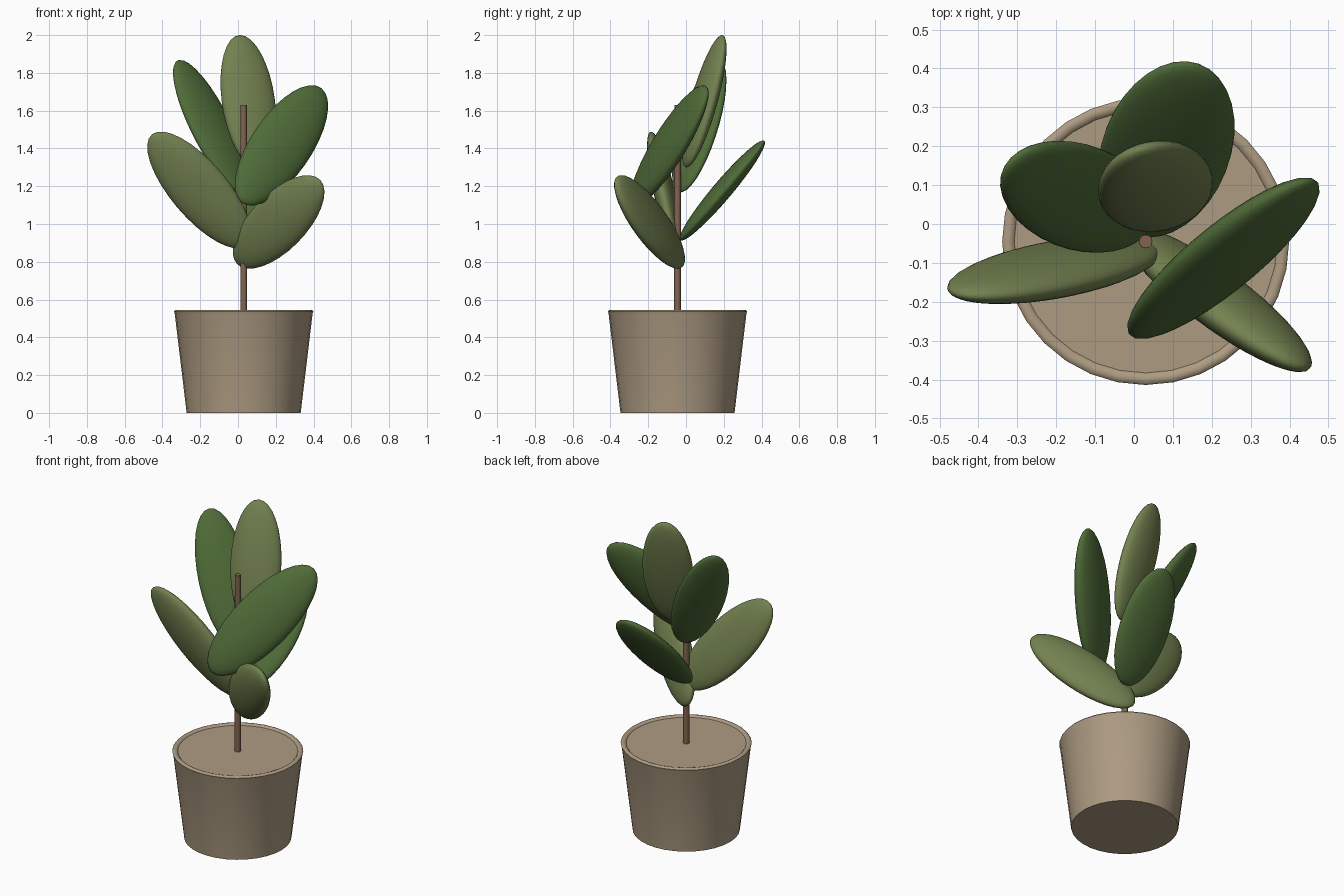
import bpy, bmesh, math
from mathutils import Matrix, Vector

if "Cube" in bpy.data.objects:
    bpy.data.objects.remove(bpy.data.objects["Cube"])

AXIS = Vector((0.03, -0.045, 0))   # centre line of pot and stem


def material(name, color):
    m = bpy.data.materials.new(name)
    m.diffuse_color = (*color, 1)
    m.use_nodes = True
    m.node_tree.nodes["Principled BSDF"].inputs["Base Color"].default_value = m.diffuse_color
    return m


CLAY = material("clay", (0.42, 0.33, 0.225))
BARK = material("bark", (0.22, 0.13, 0.08))
LIGHT = material("light_green", (0.17, 0.22, 0.08))
DARK = material("dark_green", (0.08, 0.15, 0.04))


def finish(name, bm, mat, angle=40):
    bmesh.ops.recalc_face_normals(bm, faces=bm.faces)
    me = bpy.data.meshes.new(name)
    bm.to_mesh(me)
    bm.free()
    me.materials.append(mat)
    ob = bpy.data.objects.new(name, me)
    bpy.context.collection.objects.link(ob)
    bpy.context.view_layer.objects.active = ob
    bpy.ops.object.select_all(action='DESELECT')
    ob.select_set(True)
    bpy.ops.object.shade_smooth_by_angle(angle=math.radians(angle))
    return ob


def lathe(name, profile, mat, steps):
    bm = bmesh.new()
    vs = [bm.verts.new((r, 0, z)) for r, z in profile]
    es = [bm.edges.new(p) for p in zip(vs, vs[1:])]
    bmesh.ops.spin(bm, geom=vs + es, cent=(0, 0, 0), axis=(0, 0, 1),
                   angle=2 * math.pi, steps=steps, use_duplicate=False)
    bmesh.ops.remove_doubles(bm, verts=bm.verts, dist=1e-5)
    ob = finish(name, bm, mat)
    ob.location = AXIS
    return ob


def leaf(name, center, along, normal, half_size, mat):
    # flattened ellipsoid: long axis "along", thin axis "normal"
    u = Vector(along).normalized()
    n = Vector(normal)
    n = (n - u * n.dot(u)).normalized()
    w = n.cross(u)
    frame = Matrix((u, w, n)).transposed().to_4x4()
    bm = bmesh.new()
    bmesh.ops.create_uvsphere(bm, u_segments=32, v_segments=20, radius=1)
    ob = finish(name, bm, mat, 80)
    ob.data.transform(frame @ Matrix.Diagonal((*half_size, 1)))
    ob.location = center


# tapered pot with rounded rim and slightly sunken soil
lathe("pot", [(0, 0), (0.302, 0), (0.365, 0.526), (0.369, 0.537),
              (0.364, 0.543), (0.354, 0.545), (0.344, 0.542),
              (0.338, 0.535), (0.338, 0.48), (0, 0.48)], CLAY, 32)
lathe("soil", [(0, 0.49), (0.338, 0.49), (0.338, 0.536), (0, 0.536)], CLAY, 32)

# straight stem
lathe("stem", [(0, 0.5), (0.018, 0.5), (0.017, 1.63), (0, 1.63)], BARK, 12)

# leaves from lowest to highest: centre, long axis, thin axis, half sizes
leaf("leaf_low_right", (0.215, -0.193, 1.011), (0.613, -0.499, 0.613),
     (0.46, 0.83, 0.28), (0.360, 0.150, 0.062), LIGHT)
leaf("leaf_low_left", (-0.205, -0.118, 1.18), (-0.637, -0.162, 0.753),
     (0.05, 0.97, 0.25), (0.392, 0.152, 0.055), LIGHT)
leaf("leaf_back", (0.083, 0.192, 1.177), (0.151, 0.64, 0.754),
     (0.06, -0.745, 0.665), (0.349, 0.170, 0.050), DARK)
leaf("leaf_mid_right", (0.23, -0.088, 1.416), (0.506, 0.477, 0.719),
     (0.40, -0.86, 0.31), (0.420, 0.163, 0.060), DARK)
leaf("leaf_high_left", (-0.145, 0.070, 1.518), (-0.423, 0.240, 0.873),
     (0.56, -0.65, 0.48), (0.401, 0.145, 0.050), DARK)
leaf("leaf_top", (0.055, 0.097, 1.65), (-0.125, 0.26, 0.957),
     (0.30, -0.89, 0.33), (0.366, 0.148, 0.055), LIGHT)
